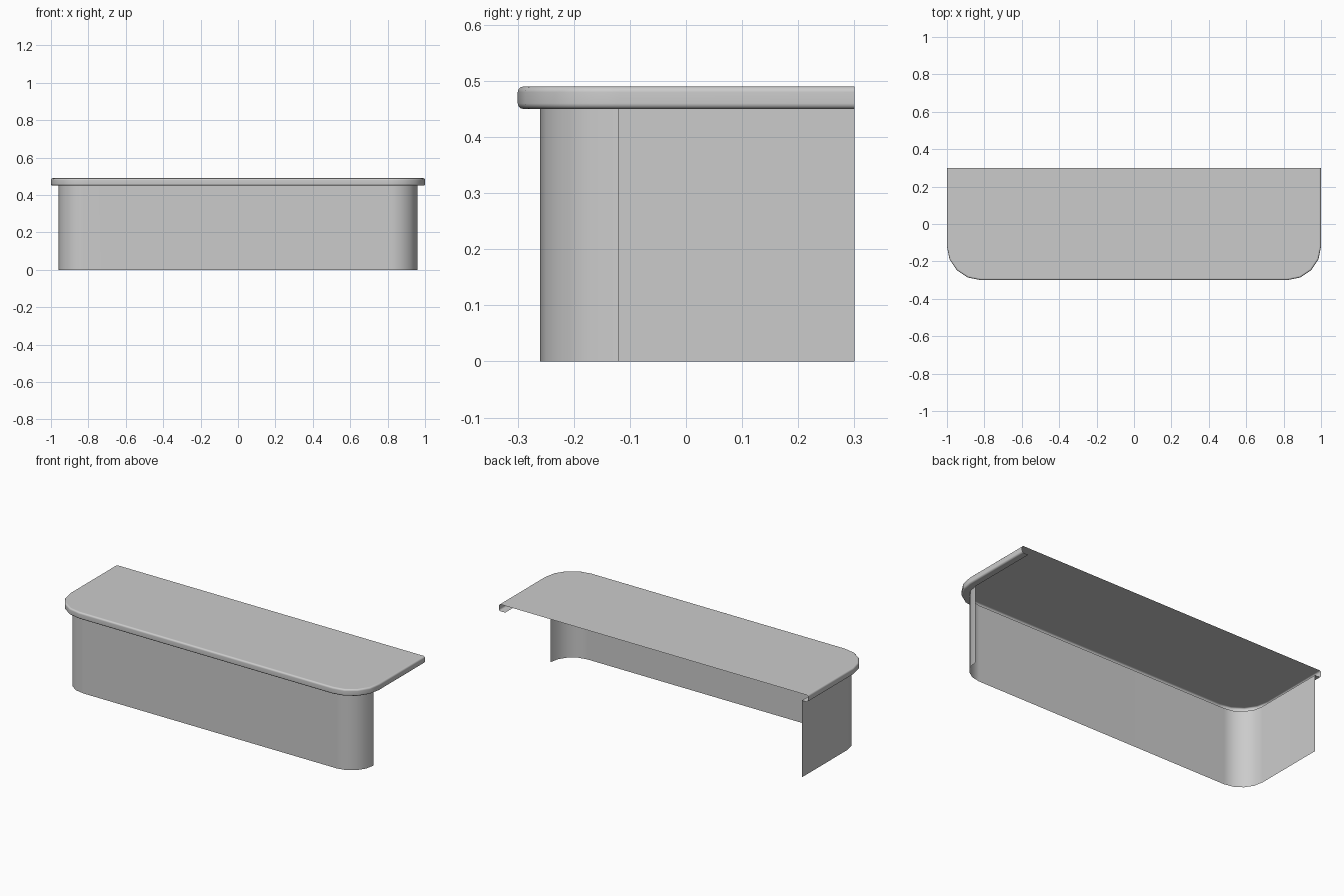
import bpy
import bmesh
from math import sin, cos, pi

cube = bpy.data.objects.get("Cube")
if cube:
    bpy.data.objects.remove(cube, do_unlink=True)

HALF_X, HALF_Y = 1.0, 0.3      # counter top footprint
CORNER, OVERHANG = 0.18, 0.04  # front corner radius, lip depth
TOP, LIP = 0.49, 0.45          # heights of the top and its underside
ROUND = 0.01                   # rounding of the rim

grey = bpy.data.materials.new("plain grey")
grey.use_nodes = True
grey.diffuse_color = (0.6, 0.6, 0.6, 1)
grey.node_tree.nodes["Principled BSDF"].inputs["Base Color"].default_value = (0.6, 0.6, 0.6, 1)


def outline(inset, steps=4):
    """Open U-shaped path: +x side, rounded front corner, front, corner, -x side."""
    r = CORNER - inset
    cx, cy = HALF_X - CORNER, CORNER - HALF_Y
    half = [(HALF_X - inset, HALF_Y)]
    for i in range(steps + 1):
        a = pi / 2 * i / steps
        half.append((cx + r * cos(a), cy - r * sin(a)))
    return half + [(-x, y) for x, y in reversed(half)]


def sweep(name, profile, skip=0, cap=False):
    """Skin (inset, height) profile points along the outline as an open sheet."""
    bm = bmesh.new()
    rows = [[bm.verts.new((x, y, z)) for x, y in outline(d)[skip:]] for d, z in profile]
    for upper, lower in zip(rows, rows[1:]):
        for i in range(len(upper) - 1):
            bm.faces.new((upper[i], upper[i + 1], lower[i + 1], lower[i]))
    if cap:
        bm.faces.new(rows[0][::-1])
    for f in bm.faces:
        f.smooth = True
    mesh = bpy.data.meshes.new(name)
    bm.to_mesh(mesh)
    bm.free()
    mesh.materials.append(grey)
    obj = bpy.data.objects.new(name, mesh)
    bpy.context.collection.objects.link(obj)
    # keeps the broad faces flat next to the rounded ones
    obj.modifiers.new("flat_normals", 'WEIGHTED_NORMAL')
    return obj


# Counter top: flat slab sheet with rounded rim and a lip underneath
angles = [pi / 2 * i / 3 for i in range(4)]
rim = [(ROUND * (1 - sin(a)), TOP - ROUND * (1 - cos(a))) for a in angles]
rim += [(d, TOP + LIP - z) for d, z in reversed(rim)]
rim.append((OVERHANG, LIP))
sweep("counter_top", rim, cap=True)

# Counter wall: front, both corners and the -x side; the +x side is open
sweep("counter_wall", [(OVERHANG, LIP), (OVERHANG, 0)], skip=1)
